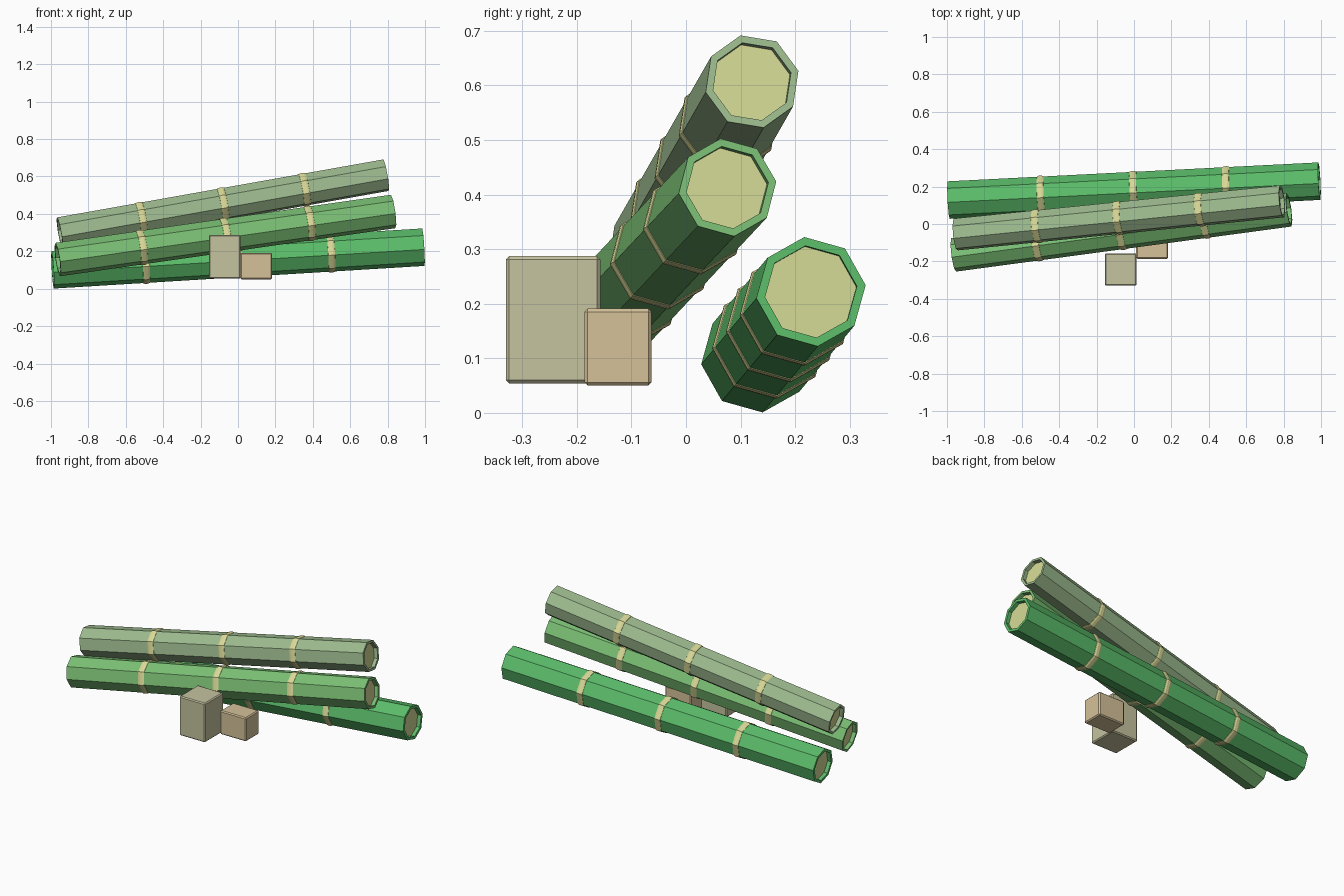
import bpy, bmesh, math
from mathutils import Vector, Matrix

if "Cube" in bpy.data.objects:
    bpy.data.objects.remove(bpy.data.objects["Cube"])


def material(name, rgb):
    m = bpy.data.materials.new(name)
    # convert display colour to linear
    m.diffuse_color = [(c / 255) ** 2.2 for c in rgb] + [1.0]
    m.use_nodes = True
    m.node_tree.nodes["Principled BSDF"].inputs["Base Color"].default_value = m.diffuse_color
    return m


def link(name, bm, mat, matrix=None):
    bmesh.ops.recalc_face_normals(bm, faces=bm.faces)
    me = bpy.data.meshes.new(name)
    bm.to_mesh(me)
    bm.free()
    me.materials.append(mat)
    ob = bpy.data.objects.new(name, me)
    if matrix:
        ob.matrix_world = matrix
    bpy.context.collection.objects.link(ob)
    return ob


def lathe(profile, phase, closed=True):
    """Eight-sided turning of (x, radius) points about local X."""
    bm = bmesh.new()
    rings = []
    for x, r in profile:
        rings.append([bm.verts.new((x, r * math.cos(phase + k * math.pi / 4),
                                    r * math.sin(phase + k * math.pi / 4)))
                      for k in range(8)])
    n = len(rings)
    for i in range(n if closed else n - 1):
        a, b = rings[i], rings[(i + 1) % n]
        for k in range(8):
            j = (k + 1) % 8
            bm.faces.new((a[k], a[j], b[j], b[k]))
    return bm


pith = material("pith", (208, 214, 146))
node = material("node", (218, 218, 152))


def pole(name, left, right, r, phase_deg, mat):
    left, right = Vector(left), Vector(right)
    d = (right - left).normalized()
    half = (right - left).length / 2
    v = Vector((0, 1, 0))
    v = (v - d * v.dot(d)).normalized()
    w = d.cross(v)
    frame = Matrix((d, v, w)).transposed().to_4x4()
    frame.translation = (left + right) / 2
    ph = math.radians(phase_deg)
    ri = r * 0.84

    # hollow stem
    link(name + "_stem", lathe([(-half, r), (half, r), (half, ri), (-half, ri)], ph), mat, frame)

    # recessed pith discs in both ends
    for side, s in (("left", -1), ("right", 1)):
        bm = lathe([(s * (half - 0.022), ri), (s * (half - 0.032), ri)], ph, False)
        bmesh.ops.holes_fill(bm, edges=bm.edges, sides=0)
        link(f"{name}_{side}_pith", bm, pith, frame)

    # raised node rings at the quarter points
    for i in (-1, 0, 1):
        c = i * half / 2
        prof = [(c - 0.02, r * 0.97), (c - 0.018, r * 1.015), (c - 0.008, r * 1.05),
                (c + 0.008, r * 1.05), (c + 0.018, r * 1.015), (c + 0.02, r * 0.97)]
        link(f"{name}_node_{i + 2}", lathe(prof, ph), node, frame)


def block(name, lo, hi, mat):
    lo, hi = Vector(lo), Vector(hi)
    bm = bmesh.new()
    bmesh.ops.create_cube(bm, size=1)
    bmesh.ops.scale(bm, vec=hi - lo, verts=bm.verts)
    bmesh.ops.bevel(bm, geom=bm.edges[:], offset=0.006, segments=1, affect='EDGES')
    link(name, bm, mat, Matrix.Translation((lo + hi) / 2))


# three bamboo poles
pole("lower_pole", (-0.991, 0.128, 0.101), (0.991, 0.229, 0.222), 0.101, 97,
     material("bright_green", (92, 188, 106)))
pole("middle_pole", (-0.964, -0.165, 0.156), (0.829, 0.076, 0.413), 0.091, 98,
     material("leaf_green", (122, 190, 116)))
pole("upper_pole", (-0.953, -0.056, 0.297), (0.791, 0.121, 0.607), 0.088, 104,
     material("grey_green", (156, 186, 142)))

# two chamfered blocks in front
block("tall_block", (-0.156, -0.33, 0.054), (0.014, -0.157, 0.287),
      material("sage", (196, 194, 158)))
block("short_block", (0.012, -0.186, 0.05), (0.183, -0.063, 0.191),
      material("tan", (212, 192, 152)))
